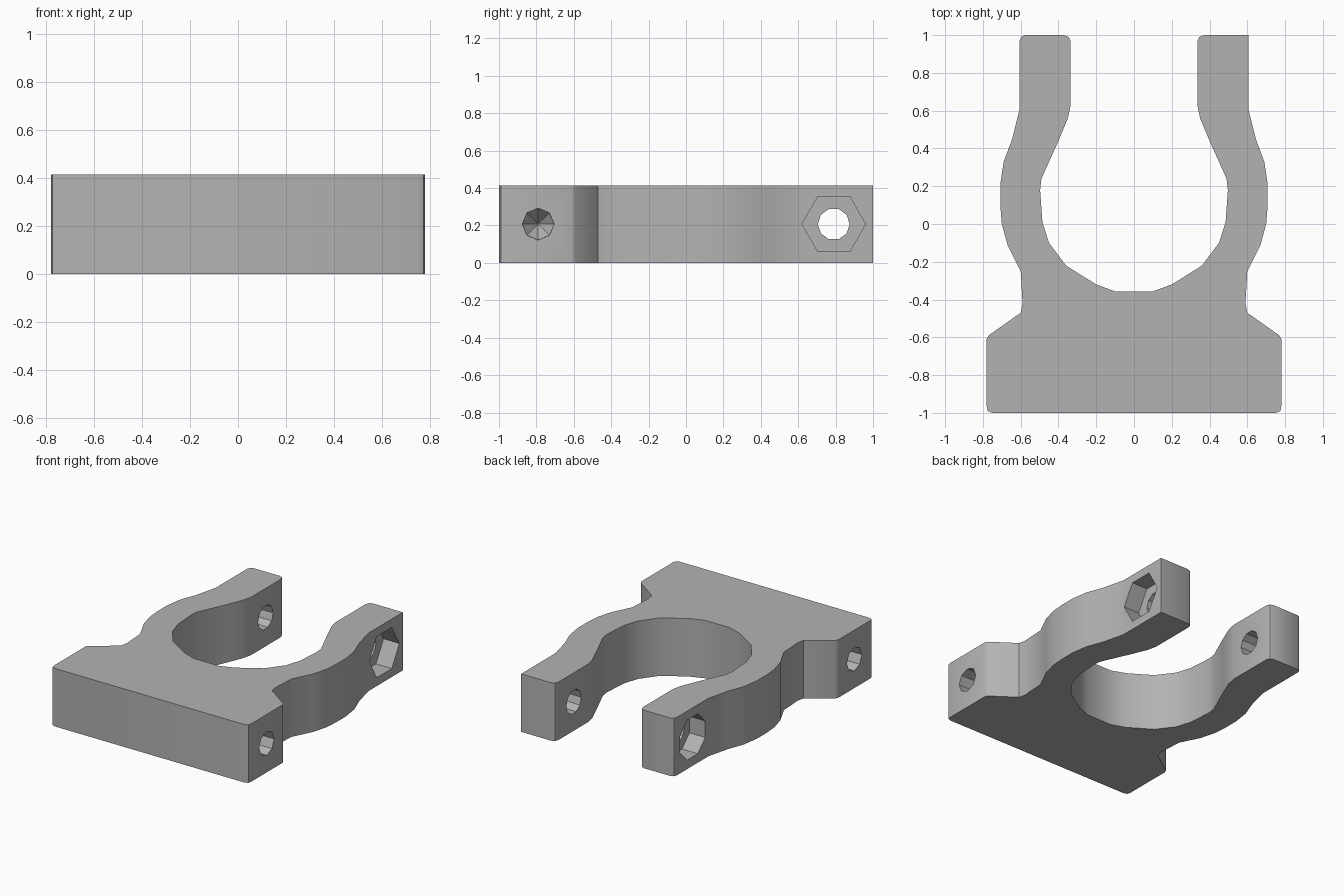
import bpy, bmesh, math
from mathutils import Matrix

if "Cube" in bpy.data.objects:
    bpy.data.objects.remove(bpy.data.objects["Cube"])

HEIGHT = 0.415
MID = HEIGHT / 2

grey = bpy.data.materials.new("plain grey")
grey.use_nodes = True
colour = (0.45, 0.45, 0.45, 1)
grey.diffuse_color = colour
grey.node_tree.nodes["Principled BSDF"].inputs["Base Color"].default_value = colour


def make_object(name, bm):
    bmesh.ops.recalc_face_normals(bm, faces=bm.faces[:])
    mesh = bpy.data.meshes.new(name)
    bm.to_mesh(mesh)
    bm.free()
    mesh.materials.append(grey)
    obj = bpy.data.objects.new(name, mesh)
    bpy.context.collection.objects.link(obj)
    return obj


# Half outline: base edge, outer arm, rounded tip, then the bore back to the centre
base = [(0.75, -1), (0.775, -0.99), (0.78, -0.965), (0.78, -0.61), (0.77, -0.59), (0.6, -0.47)]
outer = [(0.59, -0.42), (0.6, -0.25), (0.67, -0.11), (0.70, 0), (0.708, 0.1),
         (0.708, 0.21), (0.69, 0.33), (0.645, 0.45), (0.605, 0.61), (0.605, 1)]
inner = [(0.37, 1), (0.345, 0.99), (0.335, 0.965), (0.335, 0.63), (0.35, 0.56),
         (0.40, 0.44), (0.49, 0.24), (0.497, 0.18), (0.485, 0.01), (0.45, -0.1),
         (0.36, -0.22), (0.2, -0.32), (0.1, -0.357)]
half = base + outer + inner
# The left arm keeps a square outer corner, the right arm has a rounded one
right = base + outer[:-1] + [(0.605, 0.97), (0.598, 0.99), (0.58, 1)] + inner
outline = half + [(-x, y) for x, y in reversed(right)]

bm = bmesh.new()
face = bm.faces.new([bm.verts.new((x, y, 0)) for x, y in outline])
grown = bmesh.ops.extrude_face_region(bm, geom=[face])
bmesh.ops.translate(bm, vec=(0, 0, HEIGHT),
                    verts=[g for g in grown["geom"] if isinstance(g, bmesh.types.BMVert)])
clamp = make_object("clamp_body", bm)


def cut(name, sides, radius, x1, x2, y, end_radius=None, turn=0):
    """Cut a prism or cone lying along x out of the clamp."""
    bm = bmesh.new()
    place = (Matrix.Translation(((x1 + x2) / 2, y, MID))
             @ Matrix.Rotation(math.copysign(math.pi / 2, x2 - x1), 4, "Y")
             @ Matrix.Rotation(turn, 4, "Z"))
    bmesh.ops.create_cone(bm, cap_ends=True, segments=sides, radius1=radius,
                          radius2=radius if end_radius is None else end_radius,
                          depth=abs(x2 - x1), matrix=place)
    cutter = make_object(name, bm)
    cutter.hide_render = True
    mod = clamp.modifiers.new(name, "BOOLEAN")
    mod.operation = "DIFFERENCE"
    mod.solver = "EXACT"
    mod.object = cutter
    bpy.context.view_layer.objects.active = clamp
    bpy.ops.object.modifier_apply(modifier=name)
    bpy.data.objects.remove(cutter)


# Bolt hole through both arms, with a nut recess outside the left and a head recess outside the right
cut("bolt_hole", 10, 0.085, -1, 1, 0.79)
cut("nut_recess", 6, 0.17, 0.48, 0.9, 0.79)
cut("bolt_head_recess", 8, 0.155, -0.48, -0.9, 0.79, turn=math.pi / 8)

# Blind screw holes in both ends of the base
for side in (-1, 1):
    cut("screw_hole", 8, 0.085, side * 0.9, side * 0.5, -0.79)
    cut("screw_hole_tip", 8, 0.085, side * 0.501, side * 0.4, -0.79, end_radius=0.005)

# Smooth curved walls, sharp corners
bpy.ops.object.select_all(action="DESELECT")
clamp.select_set(True)
bpy.context.view_layer.objects.active = clamp
bpy.ops.object.shade_smooth_by_angle(angle=math.radians(35))
